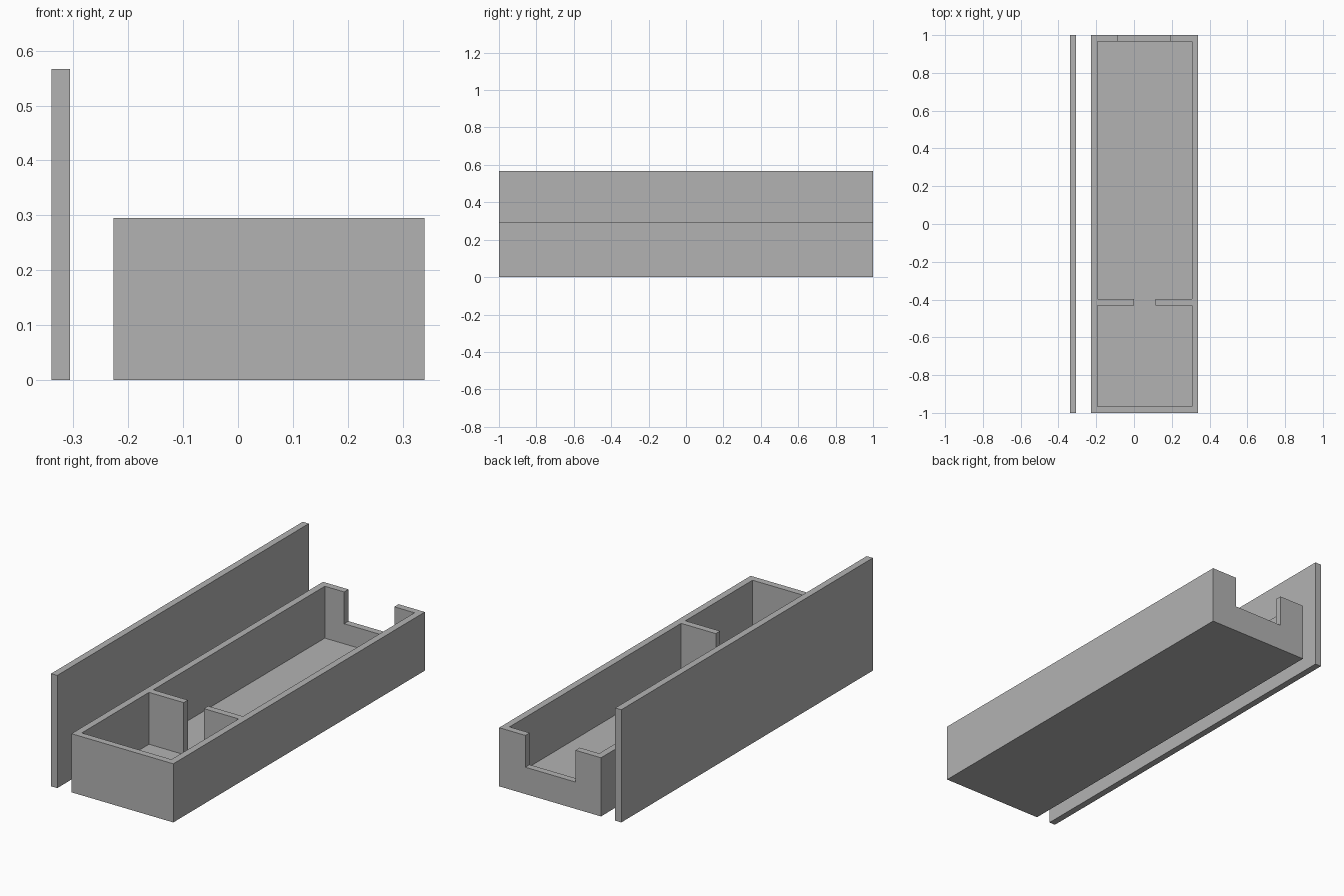
import bpy
import bmesh

cube = bpy.data.objects.get("Cube")
if cube:
    bpy.data.objects.remove(cube, do_unlink=True)

WALL = 0.034
HALF_X, HALF_Y = 0.34, 1.0
BOX_LEFT, BOX_TOP = -0.227, 0.295
LID_TOP = 0.567

grey = bpy.data.materials.new("plain grey")
grey.use_nodes = True
colour = (0.45, 0.45, 0.45, 1)
grey.diffuse_color = colour
grey.node_tree.nodes["Principled BSDF"].inputs["Base Color"].default_value = colour


def prism(name, outline, z0, z1):
    """Extrude an x-y outline from z0 up to z1."""
    bm = bmesh.new()
    base = bm.faces.new([bm.verts.new((x, y, z0)) for x, y in outline])
    top = bmesh.ops.extrude_face_region(bm, geom=[base])["geom"]
    verts = [v for v in top if isinstance(v, bmesh.types.BMVert)]
    bmesh.ops.translate(bm, verts=verts, vec=(0, 0, z1 - z0))
    bmesh.ops.recalc_face_normals(bm, faces=bm.faces)
    mesh = bpy.data.meshes.new(name)
    bm.to_mesh(mesh)
    bm.free()
    mesh.materials.append(grey)
    obj = bpy.data.objects.new(name, mesh)
    bpy.context.collection.objects.link(obj)
    return obj


def rect(x0, x1, y0, y1):
    return [(x0, y0), (x1, y0), (x1, y1), (x0, y1)]


def cut(target, cutter):
    """Subtract the cutter, then discard it."""
    cutter.hide_render = True
    mod = target.modifiers.new("cut", "BOOLEAN")
    mod.operation = "DIFFERENCE"
    mod.solver = "EXACT"
    mod.object = cutter
    bpy.context.view_layer.objects.active = target
    bpy.ops.object.modifier_apply(modifier=mod.name)
    bpy.data.objects.remove(cutter, do_unlink=True)


# Open tray
tray = prism("tray", rect(BOX_LEFT, HALF_X, -HALF_Y, HALF_Y), 0, BOX_TOP)

# Two compartments joined by the gap in the divider
left, right = BOX_LEFT + WALL, HALF_X - WALL
front, back = -HALF_Y + WALL, HALF_Y - WALL
div_front, div_back = -0.432, -0.398
gap_left, gap_right = 0.0, 0.113
cavity = [
    (left, front), (right, front), (right, div_front), (gap_right, div_front),
    (gap_right, div_back), (right, div_back), (right, back), (left, back),
    (left, div_back), (gap_left, div_back), (gap_left, div_front), (left, div_front),
]
cut(tray, prism("cavity_cutter", cavity, WALL, BOX_TOP + 0.1))

# Notch in the back wall
notch = rect(-0.085, 0.194, back - 0.02, HALF_Y + 0.1)
cut(tray, prism("notch_cutter", notch, 0.135, BOX_TOP + 0.1))

# Lid panel standing on edge beside the tray
prism("lid_panel", rect(-HALF_X, -HALF_X + WALL, -HALF_Y, HALF_Y), 0, LID_TOP)
